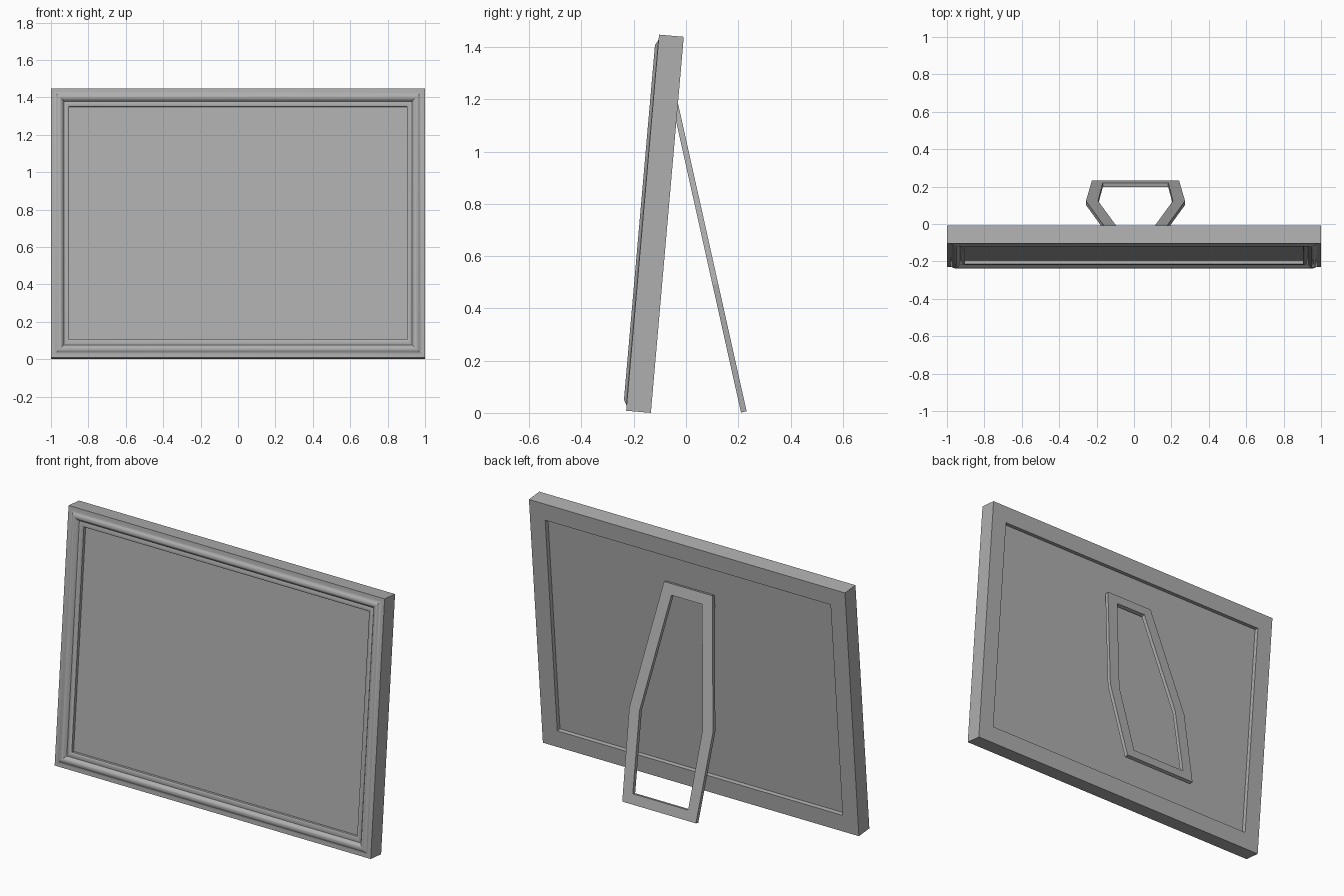
import bpy, bmesh
from math import radians

if "Cube" in bpy.data.objects:
    bpy.data.objects.remove(bpy.data.objects["Cube"])

H = 1.445            # frame height along its own slope
TILT = radians(-5)

grey = bpy.data.materials.new("mid_grey")
grey.diffuse_color = (.43, .43, .43, 1)
grey.use_nodes = True
grey.node_tree.nodes["Principled BSDF"].inputs["Base Color"].default_value = grey.diffuse_color


def make_object(name, bm, loc, tilt):
    bmesh.ops.recalc_face_normals(bm, faces=bm.faces)
    me = bpy.data.meshes.new(name)
    bm.to_mesh(me)
    bm.free()
    me.materials.append(grey)
    ob = bpy.data.objects.new(name, me)
    bpy.context.collection.objects.link(ob)
    ob.location = loc
    ob.rotation_euler = (tilt, 0, 0)
    return ob


def bridge(bm, rings):
    """Join closed rings of equal length, the last one back to the first."""
    for a, b in zip(rings, rings[1:] + rings[:1]):
        n = len(a)
        for i in range(n):
            j = (i + 1) % n
            bm.faces.new((a[i], a[j], b[j], b[i]))


# Mitred moulding: (inset from outer edge, distance in front of the back)
profile = [(0, 0), (0, .095), (.018, .095), (.025, .0975), (.030, .1010),
           (.036, .1045), (.042, .107), (.050, .1065), (.057, .103),
           (.064, .096), (.069, .0895), (.076, .092), (.084, .0925),
           (.091, .091), (.097, .087), (.097, 0)]
bm = bmesh.new()
rings = []
for m, v in profile:
    x = 1 - m
    rings.append([bm.verts.new((px, -v, pz)) for px, pz in
                  ((-x, m), (x, m), (x, H - m), (-x, H - m))])
bridge(bm, rings)
BASE = (0, -.1345, 0)
frame = make_object("frame_moulding", bm, BASE, TILT)
bpy.context.view_layer.objects.active = frame
frame.select_set(True)
bpy.ops.object.shade_smooth_by_angle(angle=radians(30))

# Picture and backing board, recessed on both sides
bm = bmesh.new()
bmesh.ops.create_cube(bm, size=1)
for v in bm.verts:
    v.co = (v.co.x * 1.82, v.co.y * .045 - .0475, H / 2 + v.co.z * (H - .18))
make_object("picture_panel", bm, BASE, TILT)

# Easel leg: open six-sided loop with a constant thickness
L, T = 1.209, .022
outer = [(.233, 0), (.265, .5), (.153, L)]
inner = [(.175, .057), (.2, .5), (.097, L - .06)]


def leg_ring(bm, half, y):
    pts = half + [(-x, z) for x, z in reversed(half)]
    return [bm.verts.new((x, y, z)) for x, z in pts]


bm = bmesh.new()
bridge(bm, [leg_ring(bm, h, y) for h, y in
            ((outer, 0), (outer, -T), (inner, -T), (inner, 0))])
make_object("easel_leg", bm, (.008, .232, .006), radians(12.56))
